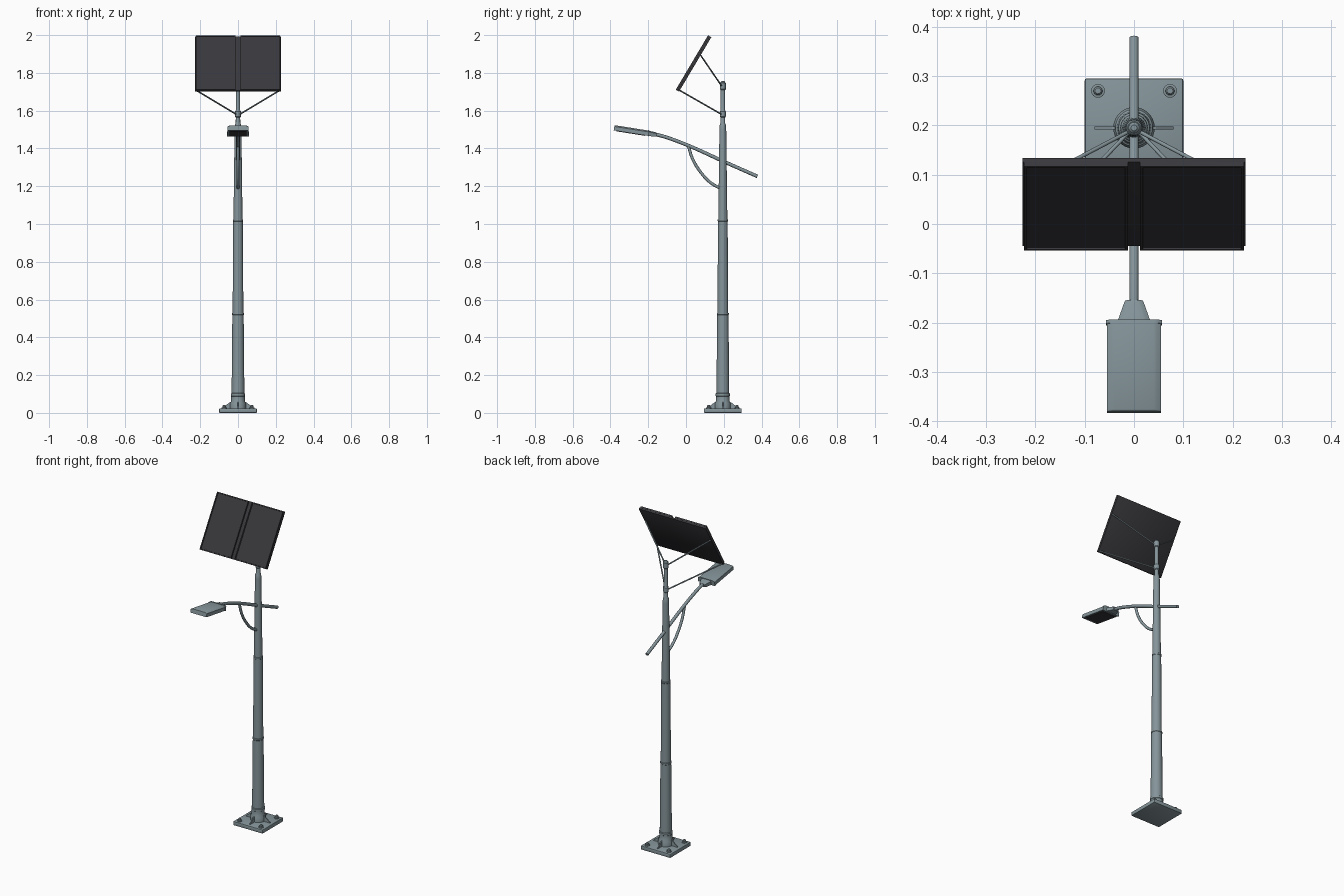
import bpy, bmesh, math
from mathutils import Matrix, Vector

if "Cube" in bpy.data.objects:
    bpy.data.objects.remove(bpy.data.objects["Cube"])

PY = 0.195  # pole axis y


def mat(name, rgb):
    m = bpy.data.materials.new(name)
    m.diffuse_color = (*rgb, 1)
    m.use_nodes = True
    m.node_tree.nodes["Principled BSDF"].inputs["Base Color"].default_value = m.diffuse_color
    return m


METAL = mat("blue_grey_metal", (0.235, 0.30, 0.325))
PANEL = mat("dark_panel", (0.040, 0.040, 0.046))


def add(name, bm, material, smooth=True):
    bmesh.ops.recalc_face_normals(bm, faces=bm.faces)
    me = bpy.data.meshes.new(name)
    bm.to_mesh(me)
    bm.free()
    me.materials.append(material)
    for p in me.polygons:
        p.use_smooth = smooth
    if smooth:
        me.set_sharp_from_angle(angle=math.radians(35))
    ob = bpy.data.objects.new(name, me)
    bpy.context.collection.objects.link(ob)
    return ob


def box(name, size, centre, material, bevel=0.0, frame=Matrix()):
    bm = bmesh.new()
    bmesh.ops.create_cube(bm, size=1)
    bmesh.ops.transform(bm, matrix=Matrix.Translation(centre) @ Matrix.Diagonal((*size, 1)), verts=bm.verts)
    if bevel:
        bmesh.ops.bevel(bm, geom=bm.edges[:], offset=bevel, segments=2, profile=0.5, affect='EDGES')
    ob = add(name, bm, material)
    ob.matrix_world = frame
    return ob


def lathe(name, profile, x, y, material, n=32):
    bm = bmesh.new()
    rings = []
    for r, z in profile:
        rings.append([bm.verts.new((x + r * math.cos(2 * math.pi * i / n),
                                    y + r * math.sin(2 * math.pi * i / n), z)) for i in range(n)])
    for a, b in zip(rings, rings[1:]):
        for i in range(n):
            bm.faces.new((a[i], a[(i + 1) % n], b[(i + 1) % n], b[i]))
    bm.faces.new(rings[0][::-1])
    bm.faces.new(rings[-1])
    return add(name, bm, material)


def tube(name, pts, r, material):
    cu = bpy.data.curves.new(name, 'CURVE')
    cu.dimensions = '3D'
    cu.bevel_depth = r
    cu.bevel_resolution = 4
    cu.use_fill_caps = True
    sp = cu.splines.new('BEZIER')
    sp.bezier_points.add(len(pts) - 1)
    for b, p in zip(sp.bezier_points, pts):
        b.co = p
        b.handle_left_type = b.handle_right_type = 'AUTO'
    tmp = bpy.data.objects.new(name + "_curve", cu)
    bpy.context.collection.objects.link(tmp)
    me = bpy.data.meshes.new_from_object(tmp.evaluated_get(bpy.context.evaluated_depsgraph_get()))
    bpy.data.objects.remove(tmp)
    bm = bmesh.new()
    bm.from_mesh(me)
    bpy.data.meshes.remove(me)
    return add(name, bm, material)


# base plate, flange, gussets, bolts
box("base_plate", (0.2, 0.2, 0.024), (0, PY, 0.012), METAL, 0.004)
lathe("base_flange", [(0.042, 0.02), (0.042, 0.05), (0.036, 0.062), (0.036, 0.088), (0.038, 0.09),
                      (0.038, 0.102), (0.034, 0.105)], 0, PY, METAL)
for k in range(4):
    bm = bmesh.new()
    prof = [(0.03, 0.02), (0.08, 0.02), (0.08, 0.028), (0.045, 0.055), (0.03, 0.06)]
    f = bm.faces.new([bm.verts.new((a, -0.003, z)) for a, z in prof])
    ext = bmesh.ops.extrude_face_region(bm, geom=[f])
    bmesh.ops.translate(bm, vec=(0, 0.006, 0), verts=[v for v in ext['geom'] if isinstance(v, bmesh.types.BMVert)])
    g = add("base_gusset", bm, METAL, False)
    g.matrix_world = Matrix.Translation((0, PY, 0)) @ Matrix.Rotation(k * math.pi / 2, 4, 'Z')
for sx in (-1, 1):
    for sy in (-1, 1):
        lathe("anchor_bolt", [(0.014, 0.02), (0.014, 0.029), (0.009, 0.030), (0.009, 0.037), (0.006, 0.041)],
              sx * 0.073, PY + sy * 0.075, METAL, 16)

# tapered pole in three sections with joint rings
lathe("pole", [(0.034, 0.09), (0.030, 0.518), (0.0315, 0.52), (0.0315, 0.528), (0.0285, 0.53),
               (0.0255, 1.013), (0.027, 1.015), (0.027, 1.023), (0.024, 1.025),
               (0.018, 1.50), (0.0165, 1.525), (0.012, 1.535), (0.011, 1.74)], 0, PY, METAL)
for nm, z0, z1 in (("lower_collar", 1.565, 1.60), ("upper_collar", 1.71, 1.75)):
    lathe(nm, [(0.013, z0), (0.016, z0 + 0.004), (0.016, z1 - 0.004), (0.013, z1)], 0, PY, METAL)
lathe("pole_cap", [(0.012, 1.745), (0.011, 1.753), (0.006, 1.758)], 0, PY, METAL)

# lamp arm and curved brace
tube("lamp_arm", [(0, 0.378, 1.252), (0, 0.195, 1.333), (0, 0.02, 1.412), (0, -0.095, 1.456),
                  (0, -0.135, 1.468), (0, -0.18, 1.477)], 0.0095, METAL)
tube("arm_brace", [(0, 0.012, 1.415), (0, 0.037, 1.34), (0, 0.085, 1.265), (0, 0.13, 1.219),
                   (0, 0.182, 1.188)], 0.008, METAL)

# lamp head: local y runs along the arm, tilted upward to the front
HEAD = Matrix.Translation((0, -0.29, 1.494)) @ Matrix.Rotation(math.radians(-9), 4, 'X')


def loft(name, sections, material):
    """sections: (y, half width, bottom z, top z, chamfer)"""
    bm = bmesh.new()
    loops = []
    for y, w, b, t, c in sections:
        pts = [(-w, b), (w, b), (w, t - c), (w - c * 1.3, t - c * 0.25), (w - c * 2.2, t),
               (-w + c * 2.2, t), (-w + c * 1.3, t - c * 0.25), (-w, t - c)]
        loops.append([bm.verts.new((x, y, z)) for x, z in pts])
    n = len(loops[0])
    for a, b in zip(loops, loops[1:]):
        for i in range(n):
            bm.faces.new((a[i], a[(i + 1) % n], b[(i + 1) % n], b[i]))
    bm.faces.new(loops[0])
    bm.faces.new(loops[-1][::-1])
    ob = add(name, bm, material)
    ob.matrix_world = HEAD
    return ob


loft("lamp_housing", [(-0.092, 0.055, -0.013, 0.012, 0.006), (-0.088, 0.055, -0.013, 0.015, 0.007),
                      (0.09, 0.055, -0.013, 0.015, 0.007)], METAL)
loft("lamp_rear_rim", [(0.088, 0.057, -0.015, 0.017, 0.007), (0.095, 0.057, -0.015, 0.017, 0.007)], METAL)
loft("lamp_neck", [(0.094, 0.033, -0.013, 0.014, 0.006), (0.128, 0.021, -0.012, 0.012, 0.005),
                   (0.136, 0.018, -0.010, 0.010, 0.005)], METAL)
box("lamp_lens", (0.092, 0.155, 0.004), (0, 0, -0.0135), PANEL, 0, HEAD)

# solar panel: backing plate plus two framed modules
TILT = Matrix.Translation((0, 0.04, 1.85)) @ Matrix.Rotation(math.radians(59.3), 4, 'X')
box("panel_backing", (0.453, 0.335, 0.010), (0, 0, -0.005), PANEL, 0.001, TILT)
for s in (-1, 1):
    bm = bmesh.new()
    bmesh.ops.create_cube(bm, size=1)
    bmesh.ops.transform(bm, matrix=Matrix.Translation((s * 0.1175, 0, 0.005)) @
                        Matrix.Diagonal((0.211, 0.335, 0.010, 1)), verts=bm.verts)
    bm.normal_update()
    top = [f for f in bm.faces if f.normal.z > 0.9]
    bmesh.ops.inset_region(bm, faces=top, thickness=0.008)
    bmesh.ops.inset_region(bm, faces=top, thickness=0.001, depth=-0.004)
    m = add("solar_module", bm, PANEL, False)
    m.matrix_world = TILT

# struts from the collars to the panel's side edges
for s in (-1, 1):
    for nm, z, v in (("upper_strut", 1.73, 0.057), ("lower_strut", 1.58, -0.160)):
        end = TILT @ Vector((s * 0.221, v, -0.009))
        tube(nm, [(s * 0.008, PY - 0.006, z), end], 0.004, METAL)
